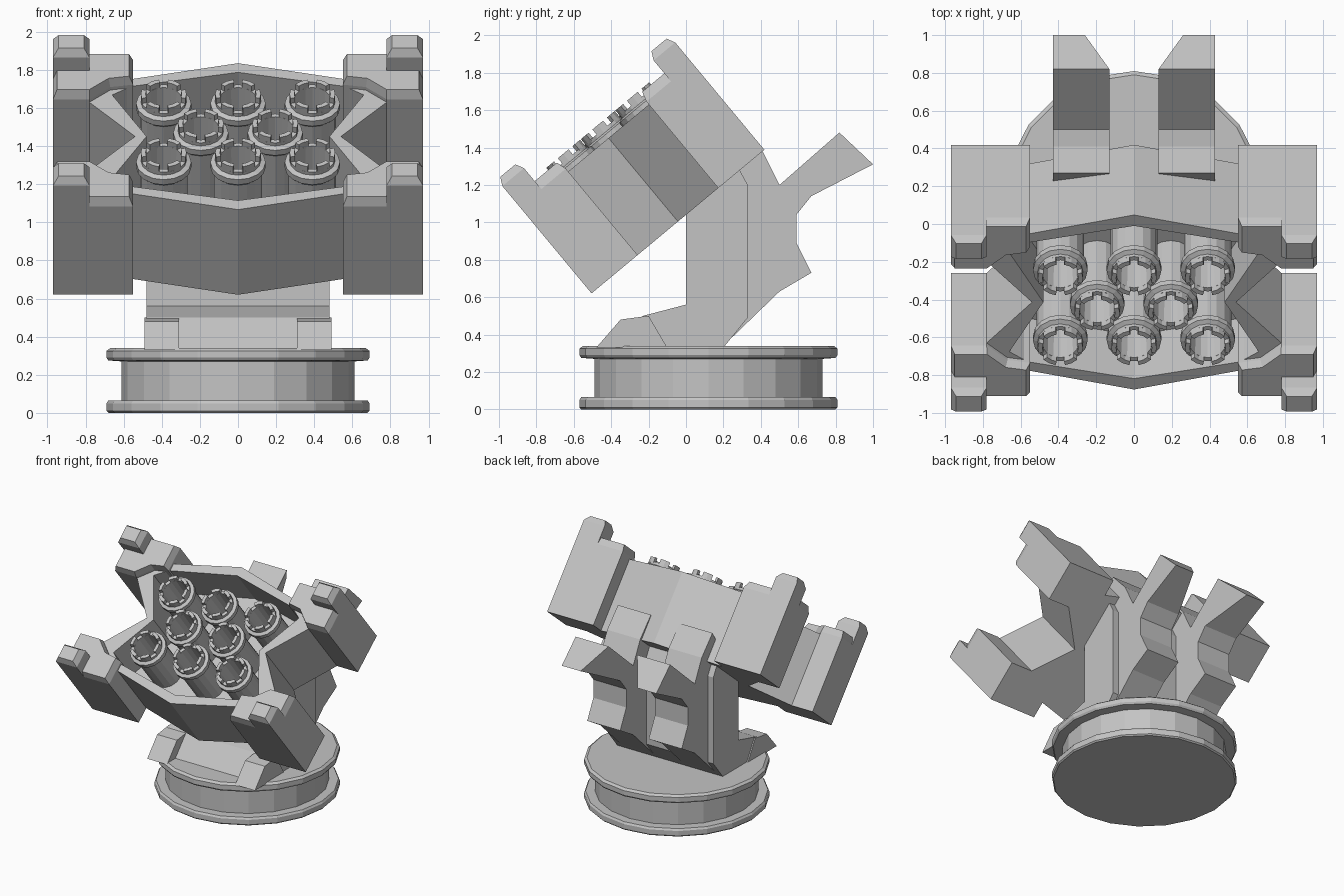
import bpy, bmesh
from math import sin, cos, radians, tau

cube = bpy.data.objects.get("Cube")
if cube:
    bpy.data.objects.remove(cube, do_unlink=True)

grey = bpy.data.materials.new("plain grey")
grey.use_nodes = True
color = (0.55, 0.55, 0.55, 1)
grey.diffuse_color = color
grey.node_tree.nodes["Principled BSDF"].inputs["Base Color"].default_value = color


def loft(name, rings):
    """Join equal-length loops of points and cap both ends."""
    bm = bmesh.new()
    loops = [[bm.verts.new(p) for p in ring] for ring in rings]
    n = len(loops[0])
    for low, high in zip(loops, loops[1:]):
        for i in range(n):
            j = (i + 1) % n
            bm.faces.new((low[i], low[j], high[j], high[i]))
    bm.faces.new(loops[0])
    bm.faces.new(loops[-1])
    bmesh.ops.recalc_face_normals(bm, faces=bm.faces)
    mesh = bpy.data.meshes.new(name)
    bm.to_mesh(mesh)
    bm.free()
    mesh.materials.append(grey)
    obj = bpy.data.objects.new(name, mesh)
    bpy.context.collection.objects.link(obj)
    return obj


def tilt(x, u, a):
    """Pod space: x across, u up the face, a along the firing axis."""
    return (x, -0.505 + 0.77 * u - 0.64 * a, 0.62 + 0.64 * u + 0.77 * a)


def pod_ring(section, a):
    return [tilt(x, u, a) for x, u in section]


def shrink(section, s):
    cx = (min(p[0] for p in section) + max(p[0] for p in section)) / 2
    cu = (min(p[1] for p in section) + max(p[1] for p in section)) / 2
    return [(cx + (x - cx) * s, cu + (u - cu) * s) for x, u in section]


def slab(name, profile, x0, x1):
    """Side profile (y, z) extruded across x."""
    return loft(name, [[(x, y, z) for y, z in profile] for x in (x0, x1)])


def circle(r, n):
    return [(r * cos(tau * i / n), r * sin(tau * i / n)) for i in range(n)]


# Round base with two flanges
base_profile = [(0.68, 0), (0.69, 0.01), (0.69, 0.05), (0.68, 0.065), (0.61, 0.065),
                (0.61, 0.27), (0.68, 0.275), (0.69, 0.29), (0.69, 0.325), (0.67, 0.34)]
loft("base", [[(x, y + 0.12, z) for x, y in circle(r, 20)] for r, z in base_profile])

# Support column with sloping foot
slab("column", [(-0.38, 0.33), (-0.23, 0.5), (0, 0.56), (0, 1.1), (0.27, 1.31),
                (0.33, 1.2), (0.33, 0.49), (0.2, 0.33)], -0.48, 0.48)

fin_profile = [(0.2, 0.34), (0.5, 0.63), (0.67, 0.73), (0.59, 0.89), (0.59, 1.04),
               (0.67, 1.14), (1.0, 1.31), (0.82, 1.48), (0.5, 1.2), (0.41, 1.38),
               (0.27, 1.53), (0.1, 1.25), (0.1, 0.5)]
foot_profile = [(-0.48, 0.33), (-0.35, 0.48), (-0.2, 0.5), (-0.1, 0.33)]
for side, label in ((1, "left"), (-1, "right")):
    slab("foot_" + label, foot_profile, side * 0.31, side * 0.49)
    # Rear fin, narrowed on its inner side at the tip
    loft("rear_fin_" + label, [
        [(side * (0.26 if y > 0.9 else 0.13), y, z) for y, z in fin_profile],
        [(side * 0.43, y, z) for y, z in fin_profile]])


def mirrored(half):
    """Close a half outline that starts and ends on x = 0."""
    return half + [(-x, u) for x, u in half[-2:0:-1]]


# Pod shell with notched sides and a hollow front
outer = mirrored([(0, 0), (0.6, 0.14), (0.78, 0.32), (0.54, 0.6),
                  (0.78, 0.88), (0.6, 1.06), (0, 1.2)])
inner = mirrored([(0, 0.075), (0.56, 0.19), (0.66, 0.26), (0.48, 0.6),
                  (0.66, 0.94), (0.56, 1.01), (0, 1.125)])
loft("pod_shell", [pod_ring(outer, 0), pod_ring(outer, 0.58),
                   pod_ring(inner, 0.58), pod_ring(inner, 0.22)])

# Corner blocks, each with a chamfered step and a raised tip
full = [(0.55, 0), (0.97, 0), (0.97, 0.32), (0.78, 0.32), (0.67, 0.32), (0.55, 0.32)]
cut = [(0.55, 0), (0.97, 0), (0.97, 0.32), (0.78, 0.32), (0.67, 0.22), (0.55, 0.2)]
tip = [(0.78, 0), (0.97, 0), (0.97, 0.15), (0.78, 0.15)]
for side, label in ((1, "left"), (-1, "right")):
    for upper in (False, True):
        def place(section, a):
            return pod_ring([(side * x, 1.2 - u if upper else u) for x, u in section], a)
        name = ("upper_" if upper else "lower_") + label
        loft("corner_block_" + name, [place(full, 0), place(full, 0.2)])
        loft("corner_step_" + name, [place(cut, 0.19), place(cut, 0.6),
                                     place(shrink(cut, 0.9), 0.655)])
        loft("corner_tip_" + name, [place(tip, 0.57), place(tip, 0.745),
                                    place(shrink(tip, 0.7), 0.79)])

# Launch tubes in rows of three, two and three, with notched crowns
tube_profile = [(0.125, 0.2), (0.125, 0.55), (0.145, 0.57), (0.145, 0.605), (0.12, 0.615),
                (0.12, 0.635), (0.095, 0.635), (0.085, 0.35)]
spots = [(x, u) for u in (0.36, 0.84) for x in (-0.39, 0, 0.39)] + [(-0.195, 0.6), (0.195, 0.6)]
for k, (cx, cu) in enumerate(spots, 1):
    loft(f"launch_tube_{k}", [pod_ring([(cx + x, cu + u) for x, u in circle(r, 16)], a)
                              for r, a in tube_profile])
    for m in range(6):
        angles = [radians(60 * m + d) for d in (-18, 0, 18)]
        arc = [(cx + 0.12 * cos(t), cu + 0.12 * sin(t)) for t in angles]
        arc += [(cx + 0.095 * cos(t), cu + 0.095 * sin(t)) for t in reversed(angles)]
        loft(f"tube_{k}_crown_tooth_{m + 1}", [pod_ring(arc, 0.625), pod_ring(arc, 0.67)])
